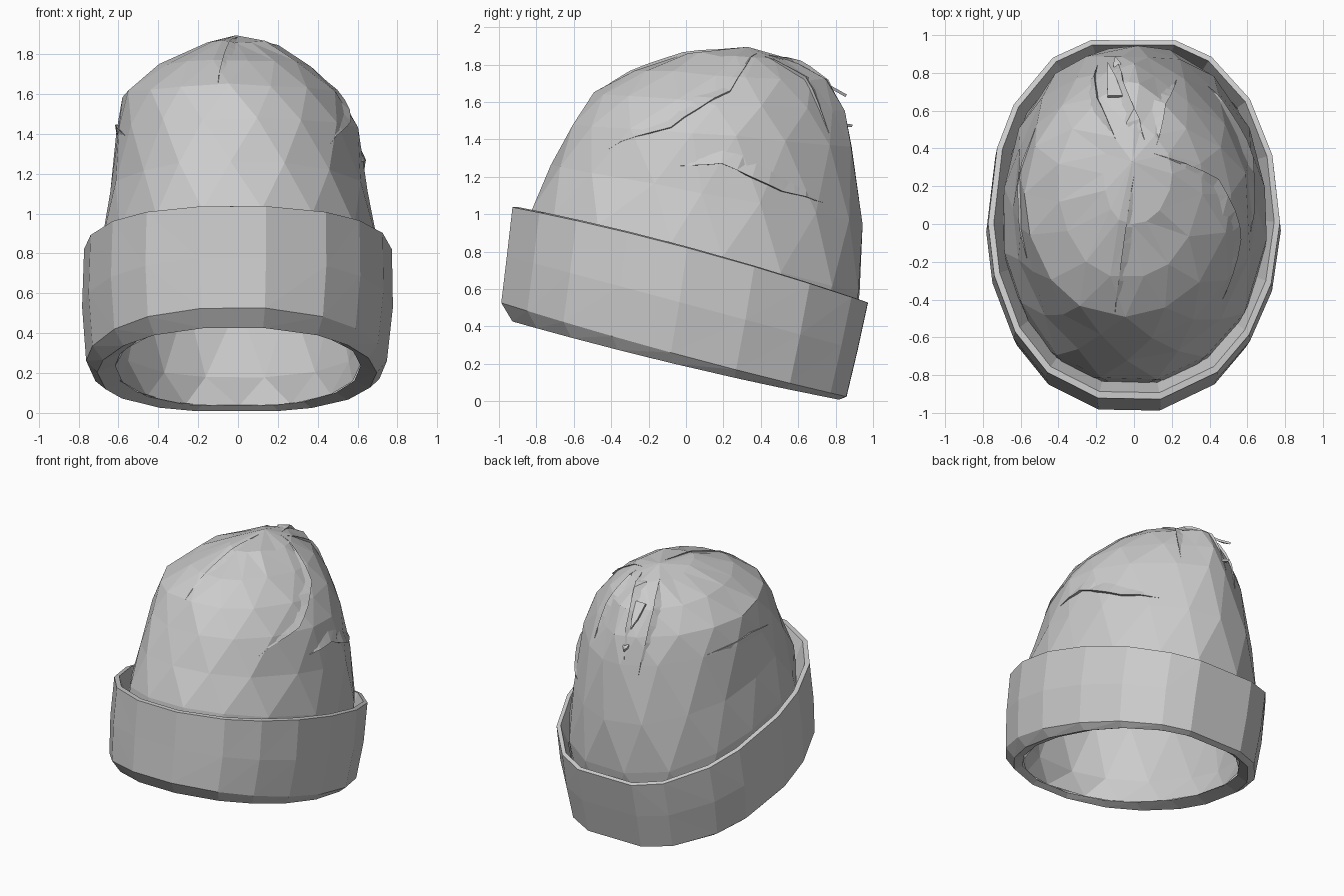
import bpy, bmesh, math, random
from mathutils import Vector
from mathutils.bvhtree import BVHTree

cube = bpy.data.objects.get("Cube")
if cube:
    bpy.data.objects.remove(cube)
random.seed(4)

wool = bpy.data.materials.new("grey wool")
wool.use_nodes = True
GREY = (0.6, 0.6, 0.6, 1)
wool.diffuse_color = GREY
wool.node_tree.nodes["Principled BSDF"].inputs["Base Color"].default_value = GREY


def finish(bm, name):
    mesh = bpy.data.meshes.new(name)
    bm.to_mesh(mesh)
    bm.free()
    mesh.materials.append(wool)
    obj = bpy.data.objects.new(name, mesh)
    bpy.context.collection.objects.link(obj)
    return obj


# Corner roundness: back right, back left, front right, front left (lower is squarer)
CUFF = (0.78, 0.82, 0.85, 0.92)
LOW = (0.85, 0.9, 0.9, 0.95)
WAIST = (0.95, 1.15, 0.88, 0.95)
SHOULDER = (1.15, 1.45, 0.82, 1.0)
PEAK = (1.4, 1.8, 0.78, 1.05)


def loft(name, rings, segs, jitter=0.0, apex=None, flip=False):
    """Tilted oval rings: front y, z, back y, z, right x, left x, side lift, corners."""
    bm = bmesh.new()
    loops = []
    turn = [random.uniform(-0.15, 0.15) for _ in range(segs)]
    for k, (yf, zf, yb, zb, xr, xl, lift, corners) in enumerate(rings):
        loop = []
        for i in range(segs):
            a = 2 * math.pi * (i + turn[i] + 0.5 * (k % 2) * bool(jitter)) / segs
            c, s = math.cos(a), math.sin(a)
            power = corners[(0 if s > 0 else 2) + (1 if c > 0 else 0)]
            c = math.copysign(abs(c) ** power, c)
            t = (s + 1) / 2
            r = 1.01 + random.uniform(-jitter, jitter)
            mid = (yf + yb) / 2
            loop.append(bm.verts.new((
                c * (xl if c > 0 else -xr) * r,
                mid + s * (yb - yf) / 2 * r,
                zf + (zb - zf) * t + lift * (1 - s * s) + random.uniform(-jitter, jitter))))
        loops.append(loop)
    for lo, hi in zip(loops, loops[1:]):
        for i in range(segs):
            j = (i + 1) % segs
            bm.faces.new((lo[i], lo[j], hi[j], hi[i]))
    if apex:
        tip = bm.verts.new(apex)
        for i in range(segs):
            bm.faces.new((loops[-1][i], loops[-1][(i + 1) % segs], tip))
    bmesh.ops.triangulate(bm, faces=bm.faces[:], quad_method='SHORT_EDGE')
    if flip:
        bmesh.ops.reverse_faces(bm, faces=bm.faces[:])
    return finish(bm, name)


# Slouchy crown, running down inside the cuff
crown_rings = [
    (-0.87, 0.62, 0.85, 0.20, -0.69, 0.69, 0, LOW),
    (-0.83, 1.03, 0.93, 0.58, -0.69, 0.70, 0, LOW),
    (-0.72, 1.27, 0.94, 0.95, -0.64, 0.65, 0, WAIST),
    (-0.60, 1.48, 0.89, 1.36, -0.61, 0.60, 0, SHOULDER),
    (-0.48, 1.65, 0.84, 1.55, -0.57, 0.51, -0.01, PEAK),
    (-0.28, 1.77, 0.75, 1.72, -0.40, 0.36, 0, PEAK),
    (0.00, 1.865, 0.55, 1.83, -0.16, 0.20, 0, PEAK),
]
crown = loft("crown", crown_rings, 16, 0.009, (-0.01, 0.33, 1.895))

# Inner lining seen through the opening
OPENING = (-0.89, 0.45, 0.80, 0.035, -0.61, 0.61, -0.01, CUFF)
lining_rings = [OPENING]
for yf, zf, yb, zb, xr, xl, lift, corners in crown_rings:
    lining_rings.append((yf + 0.04, zf - 0.03, yb - 0.04, zb - 0.03,
                         xr * 0.94, xl * 0.94, lift, corners))
loft("lining", lining_rings, 16, 0.006, (-0.01, 0.33, 1.86), flip=True)

# Folded cuff, from the opening around the outside and over the top edge
cuff_rings = [
    OPENING,
    (-0.93, 0.43, 0.83, 0.005, -0.70, 0.69, -0.02, CUFF),
    (-0.99, 0.53, 0.87, 0.02, -0.755, 0.74, -0.02, CUFF),
    (-0.96, 0.78, 0.93, 0.27, -0.775, 0.77, 0, CUFF),
    (-0.93, 1.04, 0.985, 0.52, -0.765, 0.765, 0.035, CUFF),
    (-0.895, 1.04, 0.96, 0.53, -0.735, 0.735, 0.035, CUFF),
    (-0.84, 0.90, 0.91, 0.40, -0.68, 0.68, 0.02, CUFF),
]
loft("cuff", cuff_rings, 18)

# Creases that lie on the crown and overhang on one side
surface = BVHTree.FromPolygons([v.co for v in crown.data.vertices],
                               [p.vertices for p in crown.data.polygons])


def fold(name, path, width, height):
    points = [Vector(p) for p in path]
    fine = [a.lerp(b, k / 4) for a, b in zip(points, points[1:]) for k in range(4)]
    spots = [surface.find_nearest(p)[:2] for p in fine + points[-1:]]
    last = len(spots) - 1
    bm = bmesh.new()
    rows = []
    for i, (p, n) in enumerate(spots):
        along = spots[min(i + 1, last)][0] - spots[max(i - 1, 0)][0]
        side = n.cross(along).normalized()
        k = math.sin(math.pi * (i + 0.2) / (last + 0.4))
        offsets = (side * width * k - n * 0.015,
                   n * height * k - side * width * 0.2 * k,
                   -side * width * 0.15 * k - n * 0.015)
        rows.append([bm.verts.new(p + o) for o in offsets])
    for a, b in zip(rows, rows[1:]):
        for j in (0, 1):
            bm.faces.new((a[j], b[j], b[j + 1], a[j + 1]))
    bmesh.ops.triangulate(bm, faces=bm.faces[:])
    return finish(bm, name)


fold("left_lower_fold", [(0.7, -0.05, 1.27), (0.7, 0.2, 1.30), (0.6, 0.55, 1.15),
                         (0.45, 0.8, 1.08)], 0.12, 0.025)
fold("left_upper_fold", [(0.5, -0.45, 1.37), (0.6, -0.1, 1.50), (0.4, 0.22, 1.63),
                         (0.1, 0.38, 1.88)], 0.10, 0.015)
fold("right_fold", [(-0.62, -0.2, 1.4), (-0.6, 0.1, 1.43), (-0.5, 0.5, 1.40)], 0.08, 0.015)
fold("front_fold", [(0.0, 0.25, 1.9), (-0.04, -0.1, 1.83), (-0.1, -0.48, 1.65)], 0.08, 0.012)
fold("back_left_pleat", [(0.12, 0.42, 1.85), (0.16, 0.65, 1.75), (0.25, 0.8, 1.45)], 0.08, 0.02)
fold("back_middle_pleat", [(0.06, 0.45, 1.88), (-0.03, 0.65, 1.78), (-0.1, 0.88, 1.4)], 0.08, 0.02)
fold("back_right_pleat", [(-0.1, 0.45, 1.85), (-0.2, 0.65, 1.72), (-0.2, 0.85, 1.3)], 0.08, 0.02)


# Loose yarn tufts at the back
def tuft(name, root, tip, width):
    bm = bmesh.new()
    root, tip = Vector(root), Vector(tip)
    mid = (root + tip) / 2 + Vector((0, 0.01, -0.015))
    a, b, c, d, e = [bm.verts.new(p) for p in (
        root - Vector((width, 0, 0)), root + Vector((width, 0, 0)),
        mid + Vector((width * 0.6, 0, 0)), mid - Vector((width * 0.6, 0, 0)), tip)]
    bm.faces.new((a, b, c, d))
    bm.faces.new((d, c, e))
    obj = finish(bm, name)
    obj.modifiers.new("thickness", 'SOLIDIFY').thickness = 0.015


tuft("upper_tuft", (-0.1, 0.68, 1.76), (-0.14, 0.86, 1.64), 0.04)
tuft("lower_tuft", (-0.08, 0.80, 1.52), (-0.10, 0.89, 1.48), 0.03)
